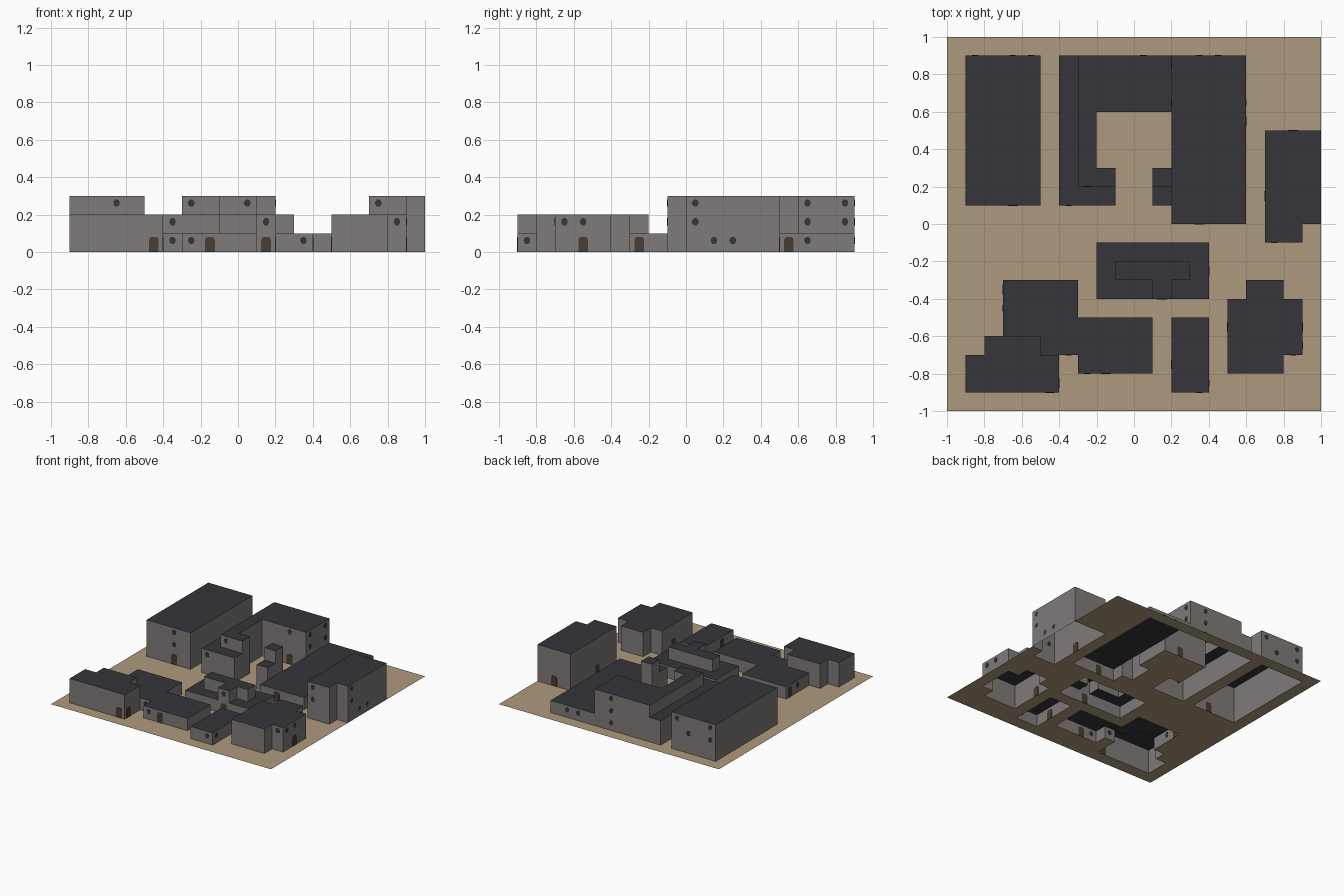
import bpy, bmesh, math
from mathutils import Vector

if "Cube" in bpy.data.objects:
    bpy.data.objects.remove(bpy.data.objects["Cube"])

def material(name, rgb):
    m = bpy.data.materials.new(name)
    m.diffuse_color = (*rgb, 1)
    m.use_nodes = True
    m.node_tree.nodes["Principled BSDF"].inputs["Base Color"].default_value = m.diffuse_color
    return m

SAND = material("sand_ground", (0.43, 0.32, 0.205))
ROOF = material("dark_roof", (0.037, 0.036, 0.043))
WALL = material("grey_wall", (0.215, 0.198, 0.192))
DOOR = material("brown_door", (0.066, 0.047, 0.035))
GLASS = material("dark_window", (0.038, 0.036, 0.040))

# Building footprints in tenths of a unit: x0, y0, x1, y1, storeys (later blocks overwrite)
BUILDINGS = {
    "tall_hall": [(-9, 1, -5, 9, 3)],
    "courtyard_house": [(-4, 1, -2, 9, 2), (-2, 1, -1, 3, 2), (-3, 2, -2, 9, 3),
                        (-2, 2, -1, 3, 3), (-3, 6, 2, 9, 3),
                        (1, 1, 2, 2, 2), (1, 2, 2, 3, 3)],
    "long_low_house": [(2, 0, 6, 9, 1)],
    "east_tower_house": [(7, -1, 9, 5, 3), (9, 0, 10, 5, 3)],
    "central_house": [(-2, -4, 4, -1, 1), (-1, -3, 3, -2, 2), (1, -4, 2, -3, 2)],
    "low_corner_house": [(-7, -6, -3, -3, 1), (-5, -7, -3, -6, 1), (-3, -8, 1, -5, 1)],
    "south_west_house": [(-9, -9, -4, -7, 2), (-8, -7, -5, -6, 2)],
    "small_shed": [(2, -9, 4, -5, 1)],
    "south_east_house": [(5, -7, 9, -4, 2), (6, -4, 8, -3, 2), (5, -8, 8, -7, 2)],
}
height, owner = {}, {}
for name, blocks in BUILDINGS.items():
    for x0, y0, x1, y1, h in blocks:
        for x in range(x0, x1):
            for y in range(y0, y1):
                height[x, y], owner[x, y] = h, name

def finish(bm, name, mats):
    bmesh.ops.remove_doubles(bm, verts=bm.verts, dist=1e-5)
    me = bpy.data.meshes.new(name)
    bm.to_mesh(me)
    bm.free()
    for m in mats:
        me.materials.append(m)
    ob = bpy.data.objects.new(name, me)
    bpy.context.collection.objects.link(ob)
    return ob

def quad(bm, pts, mat=0):
    f = bm.faces.new([bm.verts.new(Vector(p) / 10) for p in pts])
    f.material_index = mat

def flat(bm, x, y, z, mat=0):
    quad(bm, [(x, y, z), (x + 1, y, z), (x + 1, y + 1, z), (x, y + 1, z)], mat)

# Ground, open under the houses
bm = bmesh.new()
for x in range(-10, 10):
    for y in range(-10, 10):
        if (x, y) not in height:
            flat(bm, x, y, 0)
finish(bm, "ground", [SAND])

# Houses: flat roofs, and walls wherever the neighbouring cell is lower
for name in BUILDINGS:
    bm = bmesh.new()
    for (x, y), h in height.items():
        if owner[x, y] != name:
            continue
        flat(bm, x, y, h, 1)
        for dx, dy in ((1, 0), (-1, 0), (0, 1), (0, -1)):
            cx, cy = x + .5 + dx / 2, y + .5 + dy / 2
            tx, ty = -dy / 2, dx / 2
            for z in range(height.get((x + dx, y + dy), 0), h):
                quad(bm, [(cx - tx, cy - ty, z), (cx + tx, cy + ty, z),
                          (cx + tx, cy + ty, z + 1), (cx - tx, cy - ty, z + 1)])
    finish(bm, name, [WALL, ROOF])

# Thin plates set through the walls, so they show on both sides
T = 0.0025
def plate(bm, outline, x, y, z, facing):
    def at(u, v, d):
        return (x + d, y + u, z + v) if facing == "x" else (x + u, y + d, z + v)
    a = [bm.verts.new(at(u, v, -T)) for u, v in outline]
    b = [bm.verts.new(at(u, v, T)) for u, v in outline]
    n = len(outline)
    bm.faces.new(a)
    bm.faces.new(b[::-1])
    for i in range(n):
        bm.faces.new((a[i], b[i], b[(i + 1) % n], a[(i + 1) % n]))

DOOR_SHAPE = [(-.026, 0), (.026, 0), (.026, .066), (.017, .08), (-.017, .08), (-.026, .066)]
WINDOW_SHAPE = [(.018 * math.cos(math.radians(22.5 + 45 * i)),
                 .021 * math.sin(math.radians(22.5 + 45 * i))) for i in range(8)]

# Doors: x, y by the axis the wall faces
DOORS = {
    "y": [(-.45, -.9), (-.15, -.8), (.15, -.4), (-.65, .1), (.35, 0), (.05, .6), (.85, .5)],
    "x": [(-.4, -.85), (.9, -.55), (.4, -.25), (.6, .55), (.7, .15), (.5, -.55),
          (-.7, -.35), (.2, -.75)],
}
# Windows: x, y, storeys
WINDOWS = {
    "y": [(-.65, .1, "12"), (-.35, -.7, "0"), (-.35, .1, "1"), (-.25, -.8, "0"),
          (-.25, .2, "2"), (.05, .6, "2"), (.15, -.4, "1"), (.35, -.9, "0"),
          (.85, -.7, "1"), (.75, -.1, "12"), (.05, .9, "012"), (.45, .9, "0"),
          (.35, .9, "0"), (-.55, .9, "2"), (-.65, .9, "1"), (-.85, .9, "12")],
    "x": [(.4, -.85, "0"), (.9, -.65, "1"), (.9, -.55, "1"), (1, .05, "12"),
          (1, .15, "0"), (1, .25, "0"), (.2, .65, "12"), (.2, .85, "12"),
          (.6, .65, "0"), (-.7, -.45, "0")],
}

bm = bmesh.new()
for facing, spots in DOORS.items():
    for x, y in spots:
        plate(bm, DOOR_SHAPE, x, y, 0, facing)
bmesh.ops.recalc_face_normals(bm, faces=bm.faces)
finish(bm, "doors", [DOOR])

bm = bmesh.new()
for facing, spots in WINDOWS.items():
    for x, y, storeys in spots:
        if x == 1:
            x -= T          # keep the overall width at two units
        for s in storeys:
            plate(bm, WINDOW_SHAPE, x, y, int(s) / 10 + .062, facing)
bmesh.ops.recalc_face_normals(bm, faces=bm.faces)
w = finish(bm, "windows", [GLASS])
# Nudge the plates on the outer edge so they stay visible
for v in w.data.vertices:
    if v.co.x > .999:
        v.co.x = 1.0005
